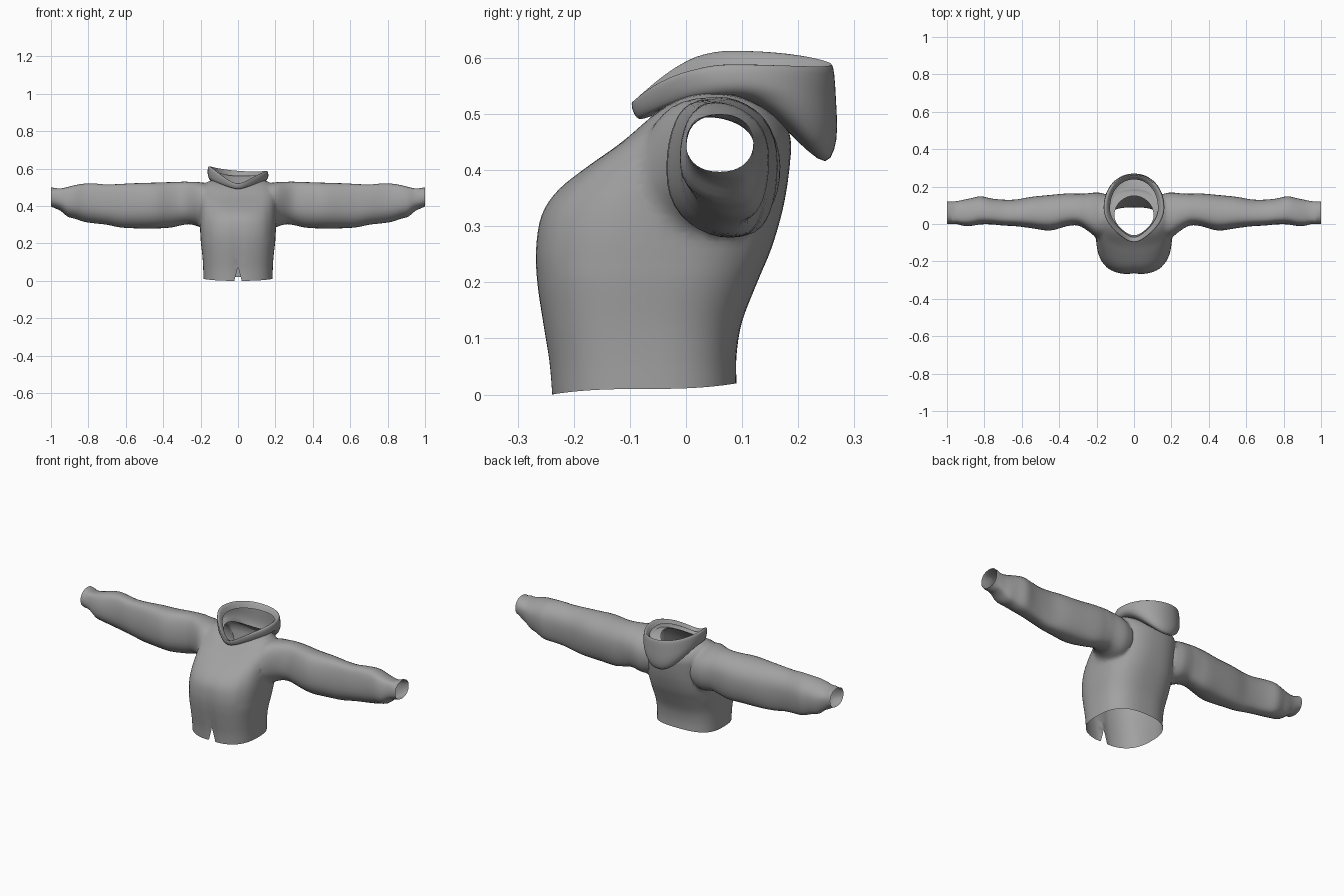
import bpy, bmesh, math
from mathutils import Vector

if "Cube" in bpy.data.objects:
    bpy.data.objects.remove(bpy.data.objects["Cube"])

grey = bpy.data.materials.new("grey_fabric")
grey.diffuse_color = (0.36, 0.36, 0.36, 1)
grey.use_nodes = True
grey.node_tree.nodes["Principled BSDF"].inputs["Base Color"].default_value = grey.diffuse_color
cap_tag = bpy.data.materials.new("temporary_cap")   # marks openings, removed later


def smooth_rows(rows, steps):
    """Catmull-Rom interpolation through rows of numbers."""
    out = []
    for i in range(len(rows) - 1):
        a, b, c, d = (rows[max(0, min(len(rows) - 1, i + k))] for k in (-1, 0, 1, 2))
        for s in range(steps):
            t = s / steps
            out.append([0.5 * (2 * q + (r - p) * t + (2 * p - 5 * q + 4 * r - u) * t * t
                               + (3 * q - p - 3 * r + u) * t ** 3)
                        for p, q, r, u in zip(a, b, c, d)])
    return out + [list(rows[-1])]


def loft(name, rings, capped):
    """Skin closed rings of points; end caps get material index 1."""
    bm = bmesh.new()
    loops = [[bm.verts.new(p) for p in ring] for ring in rings]
    n = len(loops[0])
    for a, b in zip(loops, loops[1:]):
        for i in range(n):
            j = (i + 1) % n
            bm.faces.new((a[i], a[j], b[j], b[i]))
    if capped:
        for ring in (loops[0], loops[-1]):
            mid = bm.verts.new(sum((v.co for v in ring), Vector()) / n)
            for i in range(n):
                bm.faces.new((ring[i], ring[(i + 1) % n], mid)).material_index = 1
    bmesh.ops.recalc_face_normals(bm, faces=bm.faces)
    me = bpy.data.meshes.new(name)
    bm.to_mesh(me)
    bm.free()
    me.materials.append(grey)
    if capped:
        me.materials.append(cap_tag)
    ob = bpy.data.objects.new(name, me)
    bpy.context.collection.objects.link(ob)
    return ob


def spow(v, e):
    return math.copysign(abs(v) ** e, v)


def body_ring(row, n=72):
    """Ring round the body: half width, front y, back y, front/side/back z, squareness, front point."""
    hx, yf, yb, zf, zs, zb, sq, point = row
    ring = []
    for i in range(n):
        a = 2 * math.pi * i / n
        c, s = math.cos(a), math.sin(a)
        x = hx * spow(s, 2 / sq)
        y = (yf + yb) / 2 - (yb - yf) / 2 * spow(c, 2 / sq)
        z = zs + ((zf if c > 0 else zb) - zs) * c * c
        if c > 0:
            x *= 1 - point * c * c
        ring.append(Vector((x, y, z)))
    return ring


# torso, hem to neck
torso_rows = [
    (.185, -.240, .090, .000, .010, .020, 2.7, 0),
    (.186, -.245, .090, .060, .065, .070, 2.7, 0),
    (.190, -.256, .100, .130, .130, .130, 2.7, 0),
    (.198, -.266, .127, .200, .200, .200, 2.7, 0),
    (.203, -.268, .152, .260, .260, .260, 2.7, 0),
    (.205, -.258, .170, .320, .320, .320, 2.6, 0),
    (.205, -.228, .180, .365, .375, .370, 2.5, 0),
    (.205, -.175, .186, .407, .440, .420, 2.4, 0),
    (.198, -.125, .187, .442, .490, .450, 2.3, 0),
    (.165, -.090, .178, .470, .530, .480, 2.2, .1),
    (.105, -.060, .150, .497, .540, .505, 2.0, .3),
]
rings = [body_ring(r) for r in smooth_rows(torso_rows, 4)]
for ring in rings:                                   # front seam groove
    for p in ring:
        if p.y < -.08:
            p.y += .012 * math.exp(-(p.x / .02) ** 2) * max(0, 1 - p.z / .45)
jacket = loft("jacket_body", rings, True)

# sleeves: x, front y, back y, bottom z, top z (one tube, mirrored through the body)
half = [
    (.00, -.02, .13, .34, .45), (.10, -.03, .14, .33, .47), (.16, -.07, .165, .29, .515),
    (.20, -.075, .172, .283, .530), (.25, -.035, .165, .302, .532), (.30, -.008, .162, .298, .530),
    (.36, -.012, .163, .285, .528), (.45, -.035, .155, .280, .525), (.55, -.022, .145, .281, .522),
    (.63, -.012, .131, .286, .518), (.70, -.008, .130, .300, .515), (.76, -.002, .136, .307, .520),
    (.82, -.002, .148, .315, .520), (.87, -.010, .138, .332, .512), (.91, -.010, .130, .343, .502),
    (.95, .000, .122, .375, .494), (1.0, .000, .120, .397, .500),
]
half = smooth_rows(half, 3)
sleeve_rows = [[-r[0]] + r[1:] for r in reversed(half[1:])] + half


def sleeve_ring(row, n=36):
    x, yf, yb, zb, zt = row
    ring = []
    for i in range(n):
        a = 2 * math.pi * i / n
        c, s = math.cos(a), math.sin(a)
        y = (yf + yb) / 2 + (yb - yf) / 2 * spow(c, .9) - .02 * s * (1 - c * c) * (abs(x) < .97)
        ring.append(Vector((x, y, (zb + zt) / 2 + (zt - zb) / 2 * spow(s, .9))))
    return ring


sleeves = loft("sleeves", [sleeve_ring(r) for r in sleeve_rows], True)

# join the sleeves to the torso with open armholes
mod = jacket.modifiers.new("join", 'BOOLEAN')
mod.operation, mod.solver, mod.object = 'UNION', 'EXACT', sleeves
bpy.context.view_layer.objects.active = jacket
bpy.ops.object.modifier_apply(modifier="join")
bpy.data.objects.remove(sleeves)

bm = bmesh.new()
bm.from_mesh(jacket.data)
# open the hem, cuffs and neck
bmesh.ops.delete(bm, geom=[f for f in bm.faces if f.material_index == 1], context='FACES')
# hem slit at the centre front
for side in (-1, 1):
    near = [f for f in bm.faces if f.calc_center_median().y < -.15 and f.calc_center_median().z < .12]
    geom = set(near) | {e for f in near for e in f.edges} | {v for f in near for v in f.verts}
    bmesh.ops.bisect_plane(bm, geom=list(geom), plane_co=(side * .02, 0, 0),
                           plane_no=(side, 0, .02 / .075))
slit = []
for f in bm.faces:
    p = f.calc_center_median()
    if p.y < -.15 and p.z < .075 and abs(p.x) < .02 * (1 - p.z / .075):
        slit.append(f)
bmesh.ops.delete(bm, geom=slit, context='FACES')
# soften the armhole joins
bmesh.ops.remove_doubles(bm, verts=bm.verts, dist=.0015)
soft = [v for v in bm.verts if .15 < abs(v.co.x) < .27 and v.co.z > .23 and not v.is_boundary]
for _ in range(6):
    bmesh.ops.smooth_vert(bm, verts=soft, factor=.5, use_axis_x=True, use_axis_y=True, use_axis_z=True)
bm.to_mesh(jacket.data)
bm.free()
jacket.data.materials.clear()
jacket.data.materials.append(grey)

# hood lying open: neck, pouch underside, pouch back, rim, folded inner edge
hood_rows = [
    (.105, -.060, .150, .497, .540, .505, 2.0, .30),
    (.125, -.075, .200, .492, .535, .450, 2.0, .35),
    (.148, -.085, .248, .492, .538, .416, 2.1, .40),
    (.160, -.092, .268, .500, .555, .455, 2.1, .40),
    (.162, -.096, .267, .511, .580, .530, 2.1, .40),
    (.158, -.096, .262, .521, .598, .584, 2.1, .40),
    (.146, -.088, .252, .520, .598, .582, 2.1, .40),
    (.128, -.070, .238, .512, .575, .560, 2.1, .40),
]
rings = [body_ring(r) for r in smooth_rows(hood_rows, 3)]
for ring in rings:                                   # left side sits a little higher
    for p in ring:
        p.z -= .08 * p.x * max(0, min(1, (p.z - .53) / .06))
hood = loft("hood", rings, False)

for ob in (jacket, hood):
    bpy.ops.object.select_all(action='DESELECT')
    ob.select_set(True)
    bpy.context.view_layer.objects.active = ob
    bpy.ops.object.shade_smooth_by_angle(angle=math.radians(60))
bpy.data.materials.remove(cap_tag)
